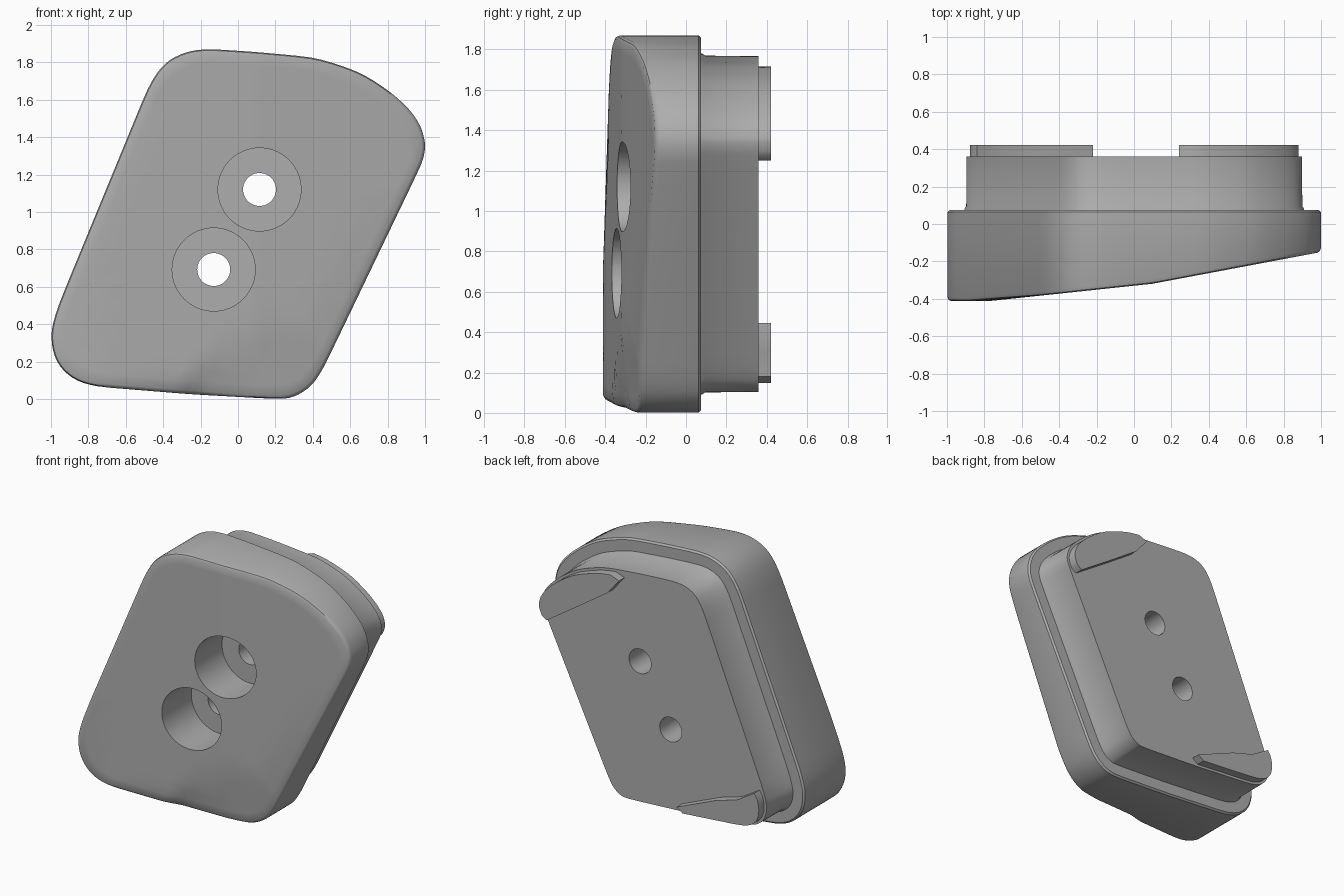
import bpy, bmesh, math
from mathutils import Vector

cube = bpy.data.objects.get("Cube")
if cube:
    bpy.data.objects.remove(cube, do_unlink=True)

grey = bpy.data.materials.new("plain grey")
grey.use_nodes = True
colour = (0.42, 0.42, 0.42, 1)
grey.diffuse_color = colour
grey.node_tree.nodes["Principled BSDF"].inputs["Base Color"].default_value = colour

# Outline of the block, clockwise in x and z
corners = [Vector(p) for p in (
    (-0.18, 1.873), (0.1, 1.855), (0.42, 1.825), (0.66, 1.745), (0.84, 1.625),
    (0.96, 1.5), (1.003, 1.38), (0.995, 1.29), (0.95, 1.19), (0.45, 0.15),
    (0.385, 0.06), (0.29, 0.005), (0.2, 0), (-0.25, 0.025), (-0.78, 0.068),
    (-0.9, 0.115), (-0.98, 0.21), (-1.003, 0.34), (-0.975, 0.46),
    (-0.92, 0.6), (-0.475, 1.68), (-0.4, 1.79), (-0.3, 1.85))]


def soften(points):
    """Cut every corner once, staying close to it on long edges."""
    result = []
    for i, a in enumerate(points):
        b = points[(i + 1) % len(points)]
        t = min(0.25, 0.05 / (b - a).length)
        result += [a.lerp(b, t), b.lerp(a, t)]
    return result


def inset(points, amount):
    result = []
    for i, p in enumerate(points):
        d = points[(i + 1) % len(points)] - points[i - 1]
        result.append(p + Vector((d.y, -d.x)).normalized() * amount)
    return result


def front_depth(p):
    """Sloping, slightly crowned front with a shallow dent low down."""
    x, z = p
    y = max(-0.33 + 0.106 * x, -0.338 + 0.188 * x)
    y = max(y, -0.412)
    crease = x + 0.42 - 1.38 * (z - 0.03)
    if z < 0.4 and crease > 0:
        y += 0.045 * (1 - z / 0.4) * min(1, crease / 0.2)
    return y


def finish(bm, name):
    bmesh.ops.recalc_face_normals(bm, faces=bm.faces)
    mesh = bpy.data.meshes.new(name)
    bm.to_mesh(mesh)
    bm.free()
    obj = bpy.data.objects.new(name, mesh)
    bpy.context.collection.objects.link(obj)
    mesh.materials.append(grey)
    return obj


def loft(name, rings, tip=None):
    """Join rings of (x, y, z) points; cap the start, and cap or fan the end."""
    bm = bmesh.new()
    loops = [[bm.verts.new(p) for p in ring] for ring in rings]
    n = len(loops[0])
    for a, b in zip(loops, loops[1:]):
        for i in range(n):
            j = (i + 1) % n
            bm.faces.new((a[i], a[j], b[j], b[i]))
    bm.faces.new(loops[0])
    if tip:
        end = bm.verts.new(tip)
        for i in range(n):
            bm.faces.new((loops[-1][i], loops[-1][(i + 1) % n], end))
    else:
        bm.faces.new(loops[-1])
    return finish(bm, name)


def flat(points, y):
    return [(p.x, y, p.y) for p in points]


outline = soften(soften(corners))

# Main block: rounded back edge, straight wall, rounded front edge, crowned face
edge = inset(outline, 0.018)
middle = Vector((0, 0.93))
rings = [flat(inset(outline, 0.012), 0.075), flat(outline, 0.063)]
rings.append([(p.x, front_depth(p) + 0.022, p.y) for p in outline])
rings.append([(p.x, front_depth(q) + 0.006, p.y)
              for p, q in zip(inset(outline, 0.006), outline)])
for k in (1, 0.94, 0.88, 0.8, 0.7, 0.6, 0.45, 0.3, 0.15):
    ring = [middle.lerp(p, k) for p in edge]
    rings.append([(p.x, front_depth(p), p.y) for p in ring])
block = loft("main_block", rings, (0, front_depth(middle), middle.y))

# Smaller raised back plate with a little fillet at its foot
plate = loft("back_plate", [
    flat(inset(outline, 0.09), 0.05), flat(inset(outline, 0.09), 0.08),
    flat(inset(outline, 0.1), 0.095), flat(inset(outline, 0.102), 0.36)])

# Corner pads: outer edge follows the plate, inner edge cuts across
pad_line = inset(outline, 0.12)
upper = [p for p in pad_line if p.x > 0.24 and p.y > 1.25]
upper += [Vector(p) for p in ((0.82, 1.25), (0.55, 1.43), (0.33, 1.58), (0.24, 1.69))]
lower = [p for p in pad_line if p.x < -0.22 and p.y < 0.435]
lower += [Vector(p) for p in ((-0.84, 0.445), (-0.7, 0.36), (-0.53, 0.31), (-0.22, 0.18))]
pads = [loft(name, [flat(shape, 0.34), flat(shape, 0.422)])
        for name, shape in (("upper_corner_pad", upper), ("lower_corner_pad", lower))]


# Bolt holes with wide counterbores in the front
def drill(target, x, z, radius, y0, y1):
    bpy.ops.mesh.primitive_cylinder_add(
        vertices=64, radius=radius, depth=y1 - y0,
        location=(x, (y0 + y1) / 2, z), rotation=(math.pi / 2, 0, 0))
    cutter = bpy.context.object
    cutter.name = "hole_cutter"
    cutter.hide_render = True
    cut = target.modifiers.new("hole", 'BOOLEAN')
    cut.operation = 'DIFFERENCE'
    cut.solver = 'EXACT'
    cut.object = cutter
    bpy.context.view_layer.objects.active = target
    bpy.ops.object.modifier_apply(modifier=cut.name)
    bpy.data.objects.remove(cutter, do_unlink=True)


for x, z in ((0.115, 1.12), (-0.13, 0.692)):
    drill(block, x, z, 0.222, -0.7, -0.03)
    for part in (block, plate):
        drill(part, x, z, 0.088, -0.6, 0.6)

for obj in [block, plate] + pads:
    bpy.ops.object.select_all(action='DESELECT')
    obj.select_set(True)
    bpy.context.view_layer.objects.active = obj
    bpy.ops.object.shade_smooth_by_angle(angle=math.radians(35))
